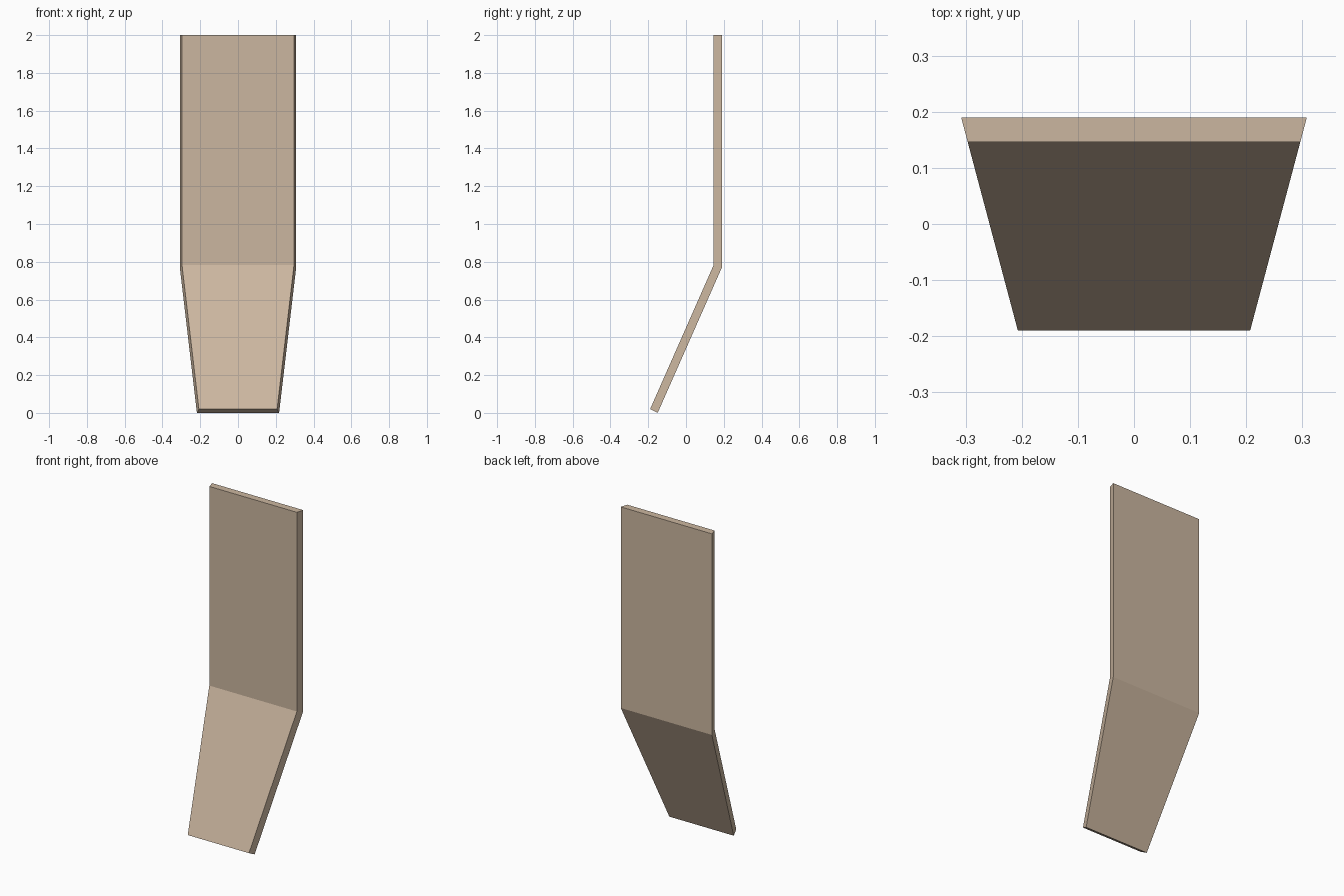
import bpy, bmesh

if "Cube" in bpy.data.objects:
    bpy.data.objects.remove(bpy.data.objects["Cube"])

# Side profile (y, z) of the bent board, running up the front and down the back
PROFILE = [(-0.19, 0.02), (0.146, 0.782), (0.146, 2.0),
           (0.19, 2.0), (0.19, 0.77), (-0.15, 0.0)]


def half_width(y):
    # Sides splay outwards towards the back
    return 0.2575 + 0.266 * y


# Bent panel: profile spanned between the two slanted sides
bm = bmesh.new()
left, right = [[bm.verts.new((s * half_width(y), y, z)) for y, z in PROFILE]
               for s in (-1, 1)]
n = len(PROFILE)
for i in range(n):
    j = (i + 1) % n
    bm.faces.new((left[i], left[j], right[j], right[i]))

# Side caps, split at the bend into upper and lower quads
for side in (left, right):
    bm.faces.new((side[0], side[1], side[4], side[5]))
    bm.faces.new((side[1], side[2], side[3], side[4]))
bmesh.ops.recalc_face_normals(bm, faces=bm.faces)

mesh = bpy.data.meshes.new("bent_panel")
bm.to_mesh(mesh)
bm.free()
panel = bpy.data.objects.new("bent_panel", mesh)
bpy.context.collection.objects.link(panel)

# Tan finish
tan = bpy.data.materials.new("tan")
tan.diffuse_color = (0.60, 0.47, 0.35, 1.0)
tan.use_nodes = True
tan.node_tree.nodes["Principled BSDF"].inputs["Base Color"].default_value = tan.diffuse_color
mesh.materials.append(tan)
